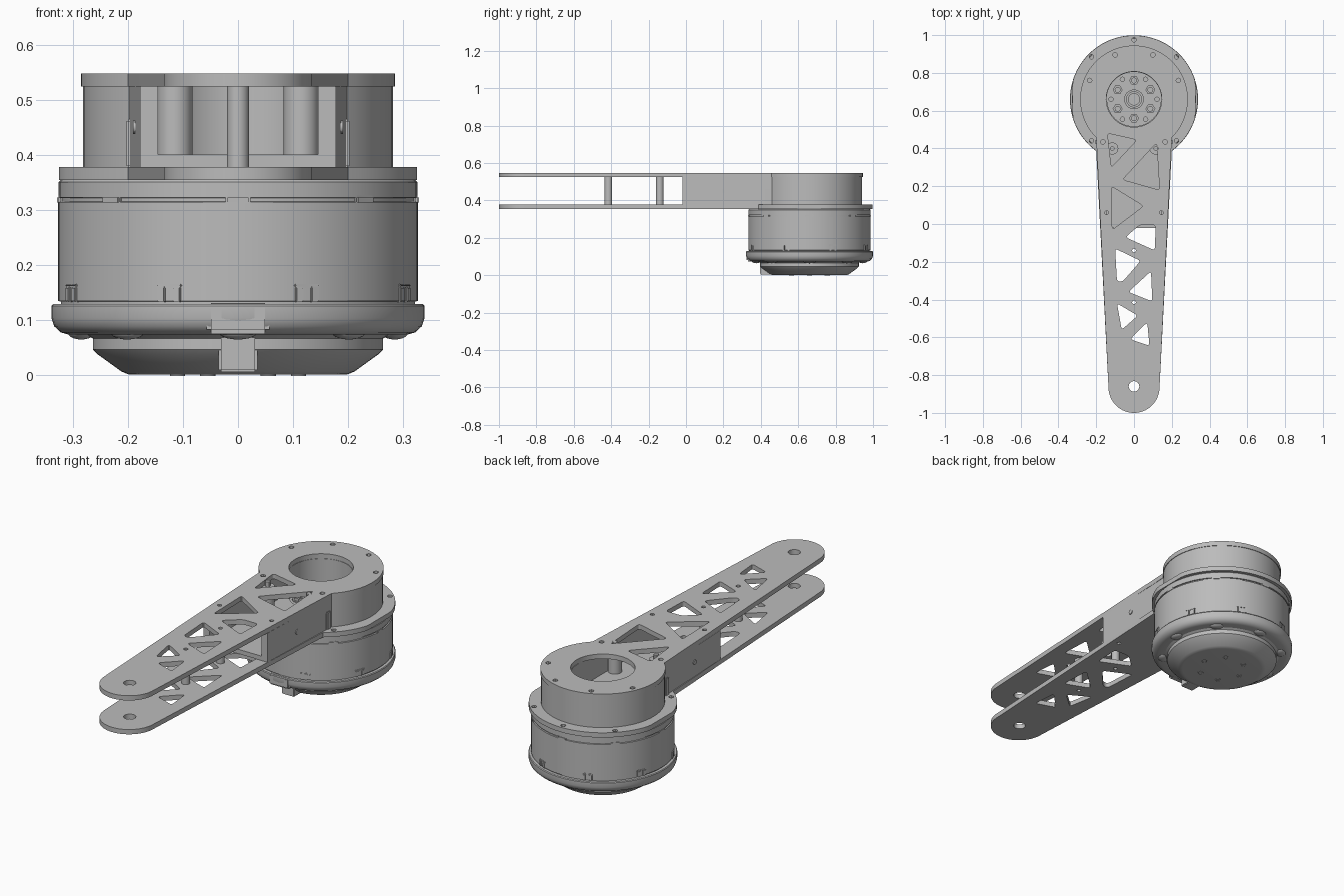
import bpy, bmesh, math
from mathutils import Vector, Matrix

cube = bpy.data.objects.get("Cube")
if cube:
    bpy.data.objects.remove(cube, do_unlink=True)

CY = 0.66  # motor axis


def material(name, value):
    m = bpy.data.materials.new(name)
    m.use_nodes = True
    color = (value, value, value, 1)
    m.diffuse_color = color
    m.node_tree.nodes["Principled BSDF"].inputs["Base Color"].default_value = color
    return m


GREY = material("machined grey", 0.5)


def finish(name, mesh, angle=30):
    obj = bpy.data.objects.new(name, mesh)
    bpy.context.collection.objects.link(obj)
    mesh.materials.clear()
    mesh.materials.append(GREY)
    bpy.ops.object.select_all(action="DESELECT")
    obj.select_set(True)
    bpy.context.view_layer.objects.active = obj
    bpy.ops.object.shade_smooth_by_angle(angle=math.radians(angle))
    return obj


def arc(x, y, r, a0, a1, n):
    steps = [math.radians(a0 + (a1 - a0) * i / n) for i in range(n + 1)]
    return [(x + r * math.cos(a), y + r * math.sin(a)) for a in steps]


def circle(x, y, r, n=24):
    return arc(x, y, r, 0, 360, n)[:-1]


def rounded(points, r=0.018, n=5):
    """Round each corner of a polygon with a quadratic blend."""
    out = []
    for i, p in enumerate(points):
        p = Vector(p)
        a = p + (Vector(points[i - 1]) - p).normalized() * r
        b = p + (Vector(points[(i + 1) % len(points)]) - p).normalized() * r
        for k in range(n + 1):
            t = k / n
            out.append(tuple(a * (1 - t) ** 2 + p * 2 * t * (1 - t) + b * t * t))
    return out


def slab(name, loops, z0, z1):
    """Extrude an outline with holes between two heights."""
    cu = bpy.data.curves.new(name, "CURVE")
    cu.dimensions = "2D"
    cu.fill_mode = "BOTH"
    cu.extrude = (z1 - z0) / 2
    for loop in loops:
        sp = cu.splines.new("POLY")
        sp.points.add(len(loop) - 1)
        for pt, (x, y) in zip(sp.points, loop):
            pt.co = (x, y, 0, 1)
        sp.use_cyclic_u = True
    tmp = bpy.data.objects.new("tmp", cu)
    bpy.context.collection.objects.link(tmp)
    bpy.context.view_layer.update()
    mesh = bpy.data.meshes.new_from_object(
        tmp.evaluated_get(bpy.context.evaluated_depsgraph_get()))
    bpy.data.objects.remove(tmp, do_unlink=True)
    mesh.transform(Matrix.Translation((0, 0, (z0 + z1) / 2)))
    bm = bmesh.new()
    bm.from_mesh(mesh)
    bmesh.ops.remove_doubles(bm, verts=bm.verts, dist=1e-5)
    bmesh.ops.recalc_face_normals(bm, faces=bm.faces)
    bm.to_mesh(mesh)
    bm.free()
    return finish(name, mesh)


def lathe(name, profile, n=96):
    """Revolve (radius, height) points about the motor axis."""
    bm = bmesh.new()
    vs = [bm.verts.new((r, 0, z)) for r, z in profile]
    es = [bm.edges.new(e) for e in zip(vs, vs[1:])]
    bmesh.ops.spin(bm, geom=vs + es, axis=(0, 0, 1), cent=(0, 0, 0),
                   angle=math.tau, steps=n, use_duplicate=False)
    bmesh.ops.remove_doubles(bm, verts=bm.verts, dist=1e-5)
    bmesh.ops.recalc_face_normals(bm, faces=bm.faces)
    bmesh.ops.translate(bm, verts=bm.verts, vec=(0, CY, 0))
    mesh = bpy.data.meshes.new(name)
    bm.to_mesh(mesh)
    bm.free()
    return finish(name, mesh)


def box(name, loc, size, turn=0, bevel=0.004):
    bm = bmesh.new()
    bmesh.ops.create_cube(bm, size=1)
    bmesh.ops.scale(bm, verts=bm.verts, vec=size)
    bmesh.ops.bevel(bm, geom=bm.edges[:], offset=bevel, segments=2, affect="EDGES")
    bmesh.ops.transform(bm, verts=bm.verts,
                        matrix=Matrix.Translation(loc) @ Matrix.Rotation(turn, 4, "Z"))
    mesh = bpy.data.meshes.new(name)
    bm.to_mesh(mesh)
    bm.free()
    return finish(name, mesh)


def around(r, deg):
    a = math.radians(deg)
    return r * math.cos(a), CY + r * math.sin(a)


def both(points):
    return [(s * x, y) for x, y in points for s in (1, -1)]


def arm_outline(r, flat):
    """Tapered arm with a round tip and a round motor head."""
    start = -math.degrees(math.acos(0.2 / r))
    head = [(max(-flat, min(flat, x)), y)
            for x, y in arc(0, CY, r, start, 180 - start, 64)]
    return arc(0, -0.865, 0.135, 180, 360, 28) + head


# Truss windows, listed from the motor toward the tip
windows = [rounded(w) for w in (
    [(-0.14, 0.48), (0.015, 0.445), (-0.12, 0.3)],
    [(0.12, 0.43), (0.135, 0.18), (-0.06, 0.235)],
    [(-0.12, 0.2), (0.05, 0.095), (-0.115, -0.03)],
    [(0.03, -0.005), (0.115, -0.005), (0.11, -0.14), (-0.045, -0.07)],
    [(-0.1, -0.13), (0.035, -0.195), (-0.06, -0.305), (-0.09, -0.305)],
    [(0.09, -0.25), (0.097, -0.41), (-0.03, -0.36)],
    [(-0.09, -0.42), (0.02, -0.485), (-0.065, -0.56)],
    [(0.07, -0.52), (0.082, -0.645), (-0.02, -0.61)])]
tip_hole = circle(0, -0.86, 0.028, 32)
post_spots = [(0, -0.14), (0, -0.415)]
arm_holes = [circle(x, y, 0.01, 12) for x, y in post_spots + both([(0.145, 0.06)])]
bore = circle(0, CY, 0.147, 64)

# Two arm plates
rim = [(0, 0.975)] + both([(0.225, 0.885), (0.225, 0.44)])
slab("lower_plate", [arm_outline(0.338, 0.325), bore, tip_hole] + arm_holes + windows[3:]
     + [circle(x, y, 0.012, 12) for x, y in rim], 0.354, 0.378)
head_holes = both([(0.1, 0.895), (0.235, 0.76), (0.165, 0.435), (0.115, 0.4)])
slab("upper_plate", [arm_outline(0.285, 0.285), bore, tip_hole] + arm_holes + windows
     + [circle(x, y, 0.012, 12) for x, y in head_holes], 0.524, 0.548)

# Spacer housing: floor plus a U-shaped wall
start = -math.degrees(math.acos(0.198 / 0.282))
outer = [(-0.178, -0.02), (0.178, -0.02)] + arc(0, CY, 0.282, start, 180 - start, 64)
slab("spacer_floor", [outer, bore], 0.378, 0.4)
channel = [(-0.145, -0.02)] + arc(0, CY, 0.145, 180, 0, 40) + [(0.145, -0.02)]
slab("spacer_wall", [channel + outer[1:] + outer[:1]], 0.4, 0.524)
for x in (-0.115, 0.115):
    slab("screw_boss", [circle(x, 0.4, 0.032)], 0.4, 0.524)

# Side screw and latch on each wall
for s in (-1, 1):
    box("wall_latch", (s * 0.197, 0.435, 0.42), (0.012, 0.03, 0.09))
    bm = bmesh.new()
    bmesh.ops.create_cone(bm, cap_ends=True, segments=20, radius1=0.012, radius2=0.012,
                          depth=0.008, matrix=Matrix.Translation((s * 0.187, 0.2, 0.45))
                          @ Matrix.Rotation(math.pi / 2, 4, "Y"))
    me = bpy.data.meshes.new("side_screw")
    bm.to_mesh(me)
    bm.free()
    finish("side_screw", me)

# Posts between the plates
for x, y in post_spots:
    slab("post", [circle(x, y, 0.02), circle(x, y, 0.01, 12)], 0.378, 0.524)

# Motor: can with a seam, flange and dished end cap
lathe("motor_body", [(0, 0.354), (0.322, 0.354), (0.326, 0.35), (0.326, 0.322),
                     (0.321, 0.321), (0.321, 0.315), (0.327, 0.314), (0.327, 0.134),
                     (0.322, 0.133), (0.322, 0.129), (0.336, 0.129), (0.339, 0.125),
                     (0.339, 0.103), (0.334, 0.088), (0.322, 0.077), (0.308, 0.073),
                     (0.275, 0.073), (0.264, 0.066), (0.264, 0.046), (0.255, 0.037),
                     (0.212, 0.006), (0.2, 0.001), (0.19, 0), (0, 0)])
for i in range(8):
    a = 45 * i
    x, y = around(0.324, a + 90)
    box("seam_tab", (x, y, 0.318), (0.045, 0.01, 0.015), math.radians(a), 0.003)
    for off in (-2.6, 2.6):
        x, y = around(0.325, a + 112.5 + off)
        box("clip", (x, y, 0.146), (0.016, 0.012, 0.028), math.radians(a + 22.5 + off), 0.002)
    x, y = around(0.325, a + 112.5)
    box("clip_bar", (x, y, 0.162), (0.05, 0.01, 0.006), math.radians(a + 22.5), 0.002)
    # Rounded lugs under the flange
    bm = bmesh.new()
    x, y = around(0.285, a + 90)
    bmesh.ops.create_uvsphere(bm, u_segments=20, v_segments=10, radius=1,
                              matrix=Matrix.Translation((x, y, 0.077))
                              @ Matrix.Rotation(math.radians(a), 4, "Z")
                              @ Matrix.Diagonal((0.035, 0.025, 0.013, 1)))
    me = bpy.data.meshes.new("flange_lug")
    bm.to_mesh(me)
    bm.free()
    finish("flange_lug", me)

# Cable outlet at the front
box("cable_outlet", (0, 0.365, 0.102), (0.115, 0.085, 0.056), 0, 0.008)
box("cable_channel", (0, 0.44, 0.04), (0.07, 0.09, 0.07))

# End cap screws
for i in range(6):
    x, y = around(0.11, 60 * i)
    slab("cap_screw", [circle(x, y, 0.011, 16)], -0.001 + 0.001, 0.004)
    slab("cap_screw_rim", [circle(x, y, 0.014, 16), circle(x, y, 0.009, 16)], -0.002, 0.002)

# Output face with hub, hex nuts and pin holes
pins = [circle(*around(0.122, 60 * i), 0.012, 12) for i in range(6)]
slab("output_face", [circle(0, CY, 0.145, 64), circle(0, CY, 0.03, 32)] + pins, 0.35, 0.38)
slab("hub_ring", [circle(0, CY, 0.052, 40), circle(0, CY, 0.04, 40)], 0.38, 0.388)
for i in range(6):
    x, y = around(0.1, 60 * i + 30)
    slab("nut_washer", [circle(x, y, 0.032)], 0.38, 0.384)
    slab("hex_nut", [circle(x, y, 0.026, 6), circle(x, y, 0.013, 16)], 0.384, 0.397)
